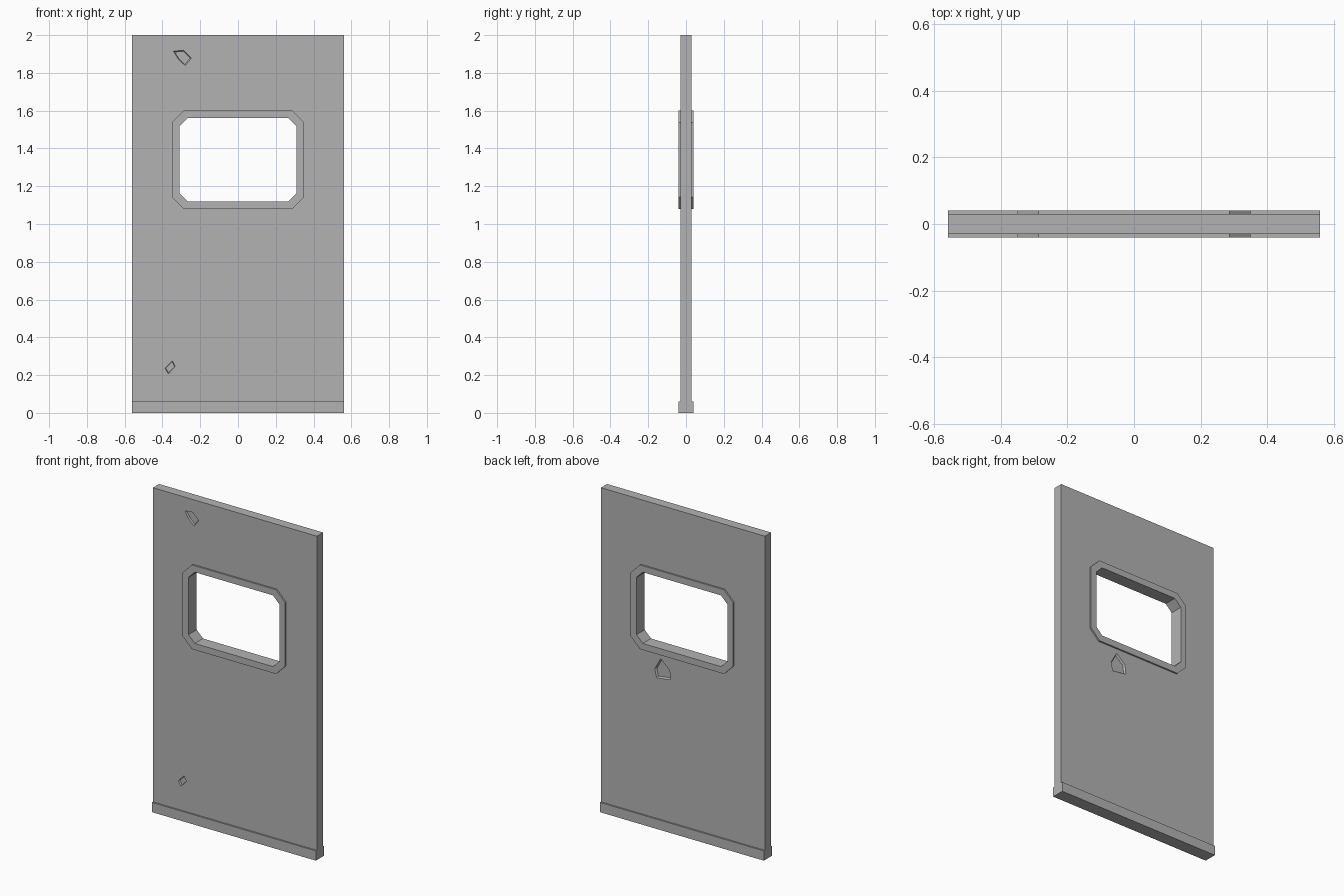
import bpy
import bmesh

cube = bpy.data.objects.get("Cube")
if cube:
    bpy.data.objects.remove(cube, do_unlink=True)

grey = bpy.data.materials.new("panel grey")
grey.use_nodes = True
colour = (0.45, 0.45, 0.45, 1)
grey.diffuse_color = colour
grey.node_tree.nodes["Principled BSDF"].inputs["Base Color"].default_value = colour


def finish(name, bm):
    bmesh.ops.recalc_face_normals(bm, faces=bm.faces)
    mesh = bpy.data.meshes.new(name)
    bm.to_mesh(mesh)
    bm.free()
    mesh.materials.append(grey)
    obj = bpy.data.objects.new(name, mesh)
    bpy.context.collection.objects.link(obj)
    return obj


def ring(bm, outline, y):
    return [bm.verts.new((x, y, z)) for x, z in outline]


def bridge(bm, a, b):
    for i in range(len(a)):
        j = (i + 1) % len(a)
        bm.faces.new((a[i], a[j], b[j], b[i]))


def prism(name, outline, y0, y1, end_outline=None):
    """Solid between an outline at y0 and a matching outline at y1."""
    bm = bmesh.new()
    a, b = ring(bm, outline, y0), ring(bm, end_outline or outline, y1)
    bridge(bm, a, b)
    bm.faces.new(a)
    bm.faces.new(b)
    return finish(name, bm)


def rect(x, z0, z1):
    return [(-x, z0), (x, z0), (x, z1), (-x, z1)]


def octagon(x, z0, z1, c):
    return [(-x + c, z0), (x - c, z0), (x, z0 + c), (x, z1 - c),
            (x - c, z1), (-x + c, z1), (-x, z1 - c), (-x, z0 + c)]


def scaled(outline, s):
    cx = sum(p[0] for p in outline) / len(outline)
    cz = sum(p[1] for p in outline) / len(outline)
    return [(cx + (x - cx) * s, cz + (z - cz) * s) for x, z in outline]


def cut(target, cutter):
    cutter.hide_render = True
    mod = target.modifiers.new("cut", "BOOLEAN")
    mod.operation = "DIFFERENCE"
    mod.solver = "EXACT"
    mod.object = cutter
    bpy.context.view_layer.objects.active = target
    bpy.ops.object.modifier_apply(modifier=mod.name)
    bpy.data.objects.remove(cutter, do_unlink=True)


half, proud = 0.03, 0.04

# Main panel and the wider skirting along its foot
panel = prism("panel", rect(0.56, 0.06, 2), -half, half)
prism("skirting", rect(0.56, 0, 0.06), -proud, proud)

# Window opening
cut(panel, prism("window_cutter", octagon(0.33, 1.10, 1.58, 0.05), -0.1, 0.1))

# Raised window frame, lining the opening on both sides
outer = octagon(0.35, 1.08, 1.60, 0.063)
inner = octagon(0.31, 1.12, 1.56, 0.043)
bm = bmesh.new()
rings = [ring(bm, o, y) for o, y in
         ((outer, -proud), (inner, -proud), (inner, proud), (outer, proud))]
for i in range(4):
    bridge(bm, rings[i], rings[(i + 1) % 4])
finish("window_frame", bm)

# Shallow chips: two in the front, one in the back
chips = [
    (-1, [(-0.342, 1.915), (-0.289, 1.92), (-0.247, 1.878), (-0.279, 1.838), (-0.316, 1.873)]),
    (-1, [(-0.387, 0.237), (-0.348, 0.276), (-0.332, 0.246), (-0.369, 0.207)]),
    (1, [(0.153, 1.052), (0.092, 1.0), (0.085, 0.941), (0.18, 0.928), (0.193, 0.98)]),
]
for side, outline in chips:
    cut(panel, prism("chip_cutter", scaled(outline, 1.15), side * (half + 0.01),
                     side * (half - 0.01), scaled(outline, 0.85)))
